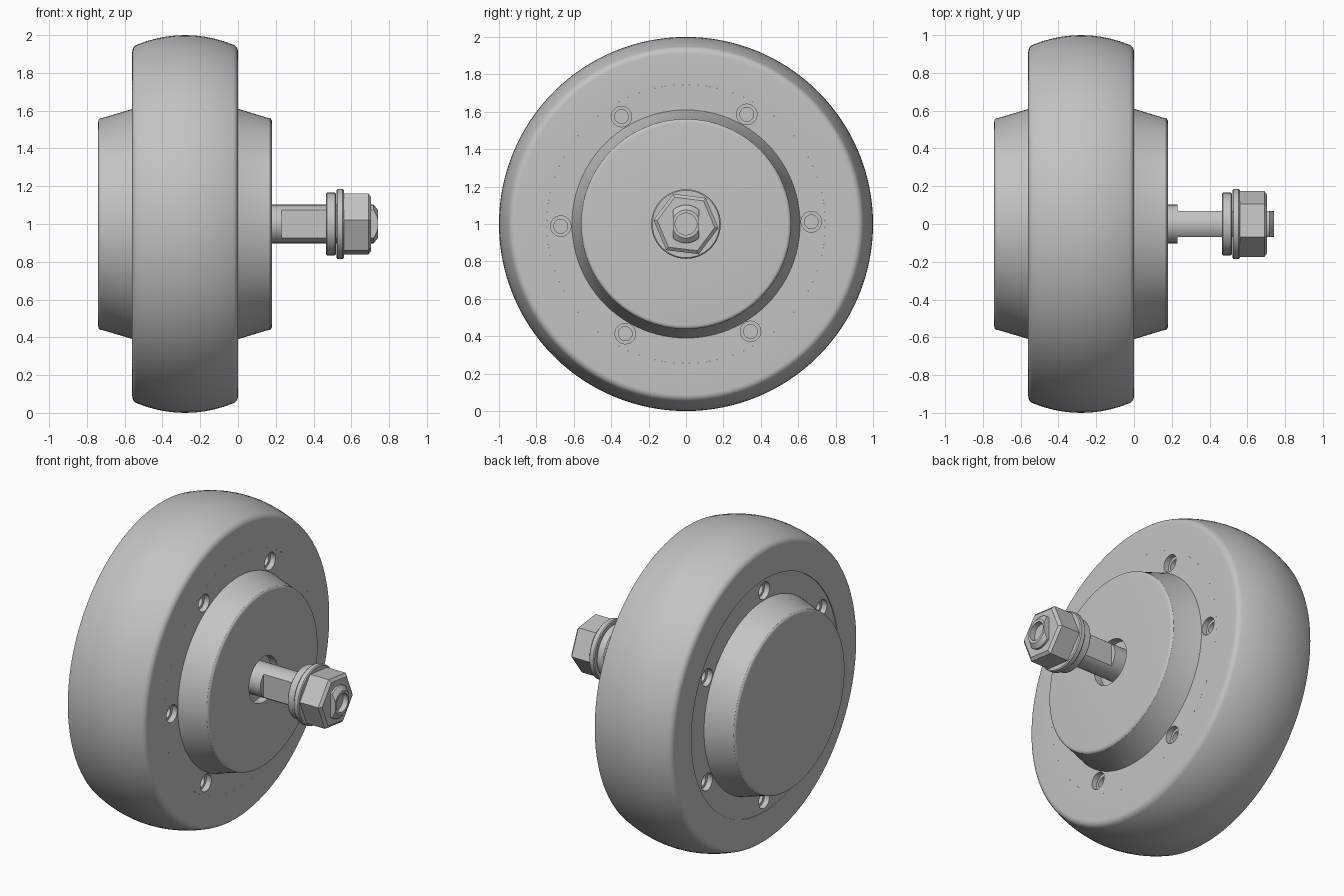
import bpy, bmesh
from math import sin, cos, pi, radians
from mathutils import Matrix

default = bpy.data.objects.get("Cube")
if default:
    bpy.data.objects.remove(default, do_unlink=True)

grey = bpy.data.materials.new("satin grey")
grey.use_nodes = True
COLOUR = (0.55, 0.55, 0.55, 1)
grey.diffuse_color = COLOUR
grey.node_tree.nodes["Principled BSDF"].inputs["Base Color"].default_value = COLOUR


def make(name, bm):
    bmesh.ops.remove_doubles(bm, verts=bm.verts, dist=1e-5)
    bmesh.ops.recalc_face_normals(bm, faces=bm.faces)
    mesh = bpy.data.meshes.new(name)
    bm.to_mesh(mesh)
    bm.free()
    mesh.materials.append(grey)
    ob = bpy.data.objects.new(name, mesh)
    ob.location.z = 1
    bpy.context.collection.objects.link(ob)
    return ob


def smooth(ob):
    bpy.ops.object.select_all(action='DESELECT')
    ob.select_set(True)
    bpy.context.view_layer.objects.active = ob
    bpy.ops.object.shade_smooth_by_angle(angle=radians(28))


def lathe(name, profile, steps=96, turn=0.0, centre=(0, 0), bm=None):
    """Revolve closed (x, radius) points about an axis along x."""
    bm_new = bm or bmesh.new()
    rings = []
    for x, r in profile:
        count = 1 if r == 0 else steps
        rings.append([bm_new.verts.new((x, centre[0] + r * cos(turn + 2 * pi * i / steps),
                                        centre[1] + r * sin(turn + 2 * pi * i / steps)))
                      for i in range(count)])
    for a, b in zip(rings, rings[1:] + rings[:1]):
        if len(a) == 1 and len(b) == 1:
            continue
        for i in range(steps):
            j = (i + 1) % steps
            quad = [a[i % len(a)], a[j % len(a)], b[j % len(b)], b[i % len(b)]]
            bm_new.faces.new(list(dict.fromkeys(quad)))
    return bm_new if bm else make(name, bm_new)


def cut(ob, cutter):
    mod = ob.modifiers.new("cut", 'BOOLEAN')
    mod.operation, mod.solver, mod.object = 'DIFFERENCE', 'EXACT', cutter
    bpy.ops.object.select_all(action='DESELECT')
    ob.select_set(True)
    bpy.context.view_layer.objects.active = ob
    bpy.ops.object.modifier_apply(modifier=mod.name)
    bpy.data.objects.remove(cutter, do_unlink=True)


def arc(cx, cr, radius, start, end, n):
    return [(cx + radius * cos(radians(start + (end - start) * i / n)),
             cr + radius * sin(radians(start + (end - start) * i / n))) for i in range(n + 1)]


MID = -0.28

# Tyre: shallow crown, rounded shoulders and flat side walls
shoulder = arc(-0.04, 0.912, 0.04, 0, 70, 6)
crown = [(MID + 0.254 * t, 1 - 0.05 * t * t) for t in (0.8, 0.6, 0.4, 0.2)]
half = [(0, 0.745)] + shoulder + crown
tyre = lathe("tyre", half + [(MID, 1)] + [(2 * MID - x, r) for x, r in reversed(half)], 128)
smooth(tyre)

# Hub: flange flush with the tyre, tapered caps, recess round the axle
cap = [(0, 0.745), (0, 0.61)] + [(0.157, 0.562)] + arc(0.158, 0.542, 0.022, 60, 0, 4)
far_cap = [(2 * MID - x, r) for x, r in reversed(cap)]
far_cap[-1] = (-0.555, 0.745)
far_cap[-2] = (-0.555, 0.61)
hub = lathe("hub", cap + [(0.18, 0.145), (0.13, 0.145), (0.13, 0), (-0.74, 0)] + far_cap)

# Stepped bolt holes, staggered from one side to the other
holes = bmesh.new()
for face, inward, offset in ((0, -1, 1), (-0.555, 1, 30)):
    bore = [(-0.02, 0), (-0.02, 0.055), (0.035, 0.055), (0.035, 0.037), (0.1, 0.037), (0.1, 0)]
    for k in range(6):
        a = radians(offset + 60 * k)
        lathe("", [(face + inward * d, r) for d, r in bore], 24,
              centre=(0.67 * cos(a), 0.67 * sin(a)), bm=holes)
cut(hub, make("hole_cutter", holes))
smooth(hub)

# Axle: round collar, two flats along the shaft, bored end
axle = lathe("axle", [(0.1, 0), (0.1, 0.102), (0.718, 0.102), (0.74, 0.075), (0.74, 0.058),
                      (0.62, 0.058), (0.62, 0)], 64)
flats = bmesh.new()
for side in (-1, 1):
    bmesh.ops.create_cube(flats, size=1, matrix=Matrix.Translation((0.53, side * 0.17, 0))
                          @ Matrix.Diagonal((0.6, 0.2, 0.4, 1)))
cut(axle, make("flat_cutter", flats))
smooth(axle)

# Washers
for name, x0, x1, inner, outer in (("thick_washer", 0.465, 0.52, 0.09, 0.166),
                                   ("thin_washer", 0.522, 0.56, 0.09, 0.186)):
    e = 0.006
    smooth(lathe(name, [(x0, inner), (x0, outer - e), (x0 + e, outer),
                        (x1 - e, outer), (x1, outer - e), (x1, inner)], 64))

# Hexagonal nut with chamfered end
nut = lathe("hex_nut", [(0.56, 0), (0.56, 0.175), (0.69, 0.175), (0.705, 0.155), (0.705, 0)],
            6, radians(-7))
